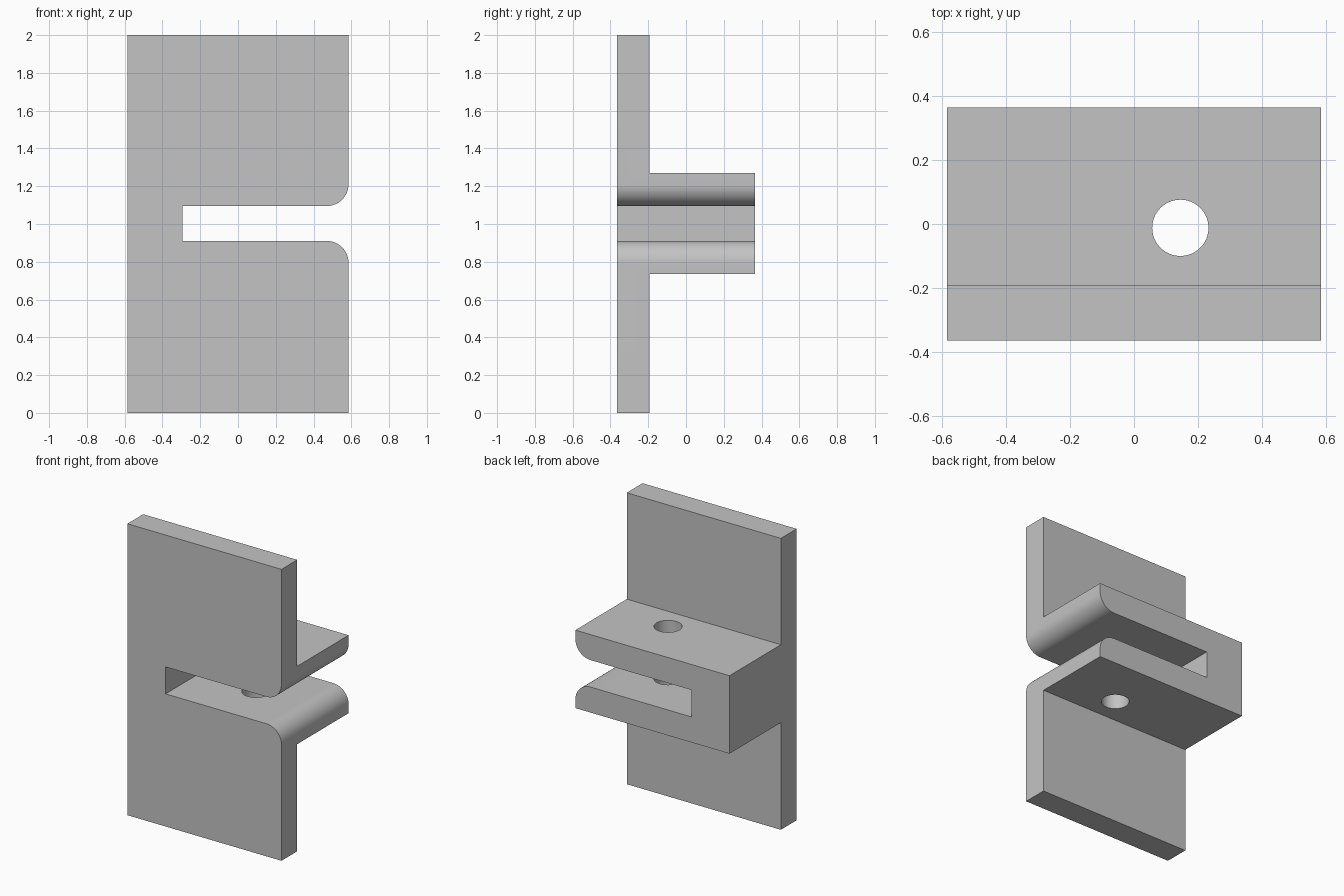
import bpy, bmesh, math
from mathutils import Vector

cube = bpy.data.objects.get("Cube")
if cube:
    bpy.data.objects.remove(cube, do_unlink=True)

grey = bpy.data.materials.new("plain grey")
grey.use_nodes = True
colour = (0.55, 0.55, 0.55, 1)
grey.diffuse_color = colour
grey.node_tree.nodes["Principled BSDF"].inputs["Base Color"].default_value = colour


def prism(name, points, sweep):
    """Extrude a closed outline of 3D points along a vector."""
    bm = bmesh.new()
    face = bm.faces.new([bm.verts.new(p) for p in points])
    result = bmesh.ops.extrude_face_region(bm, geom=[face], use_keep_orig=True)
    moved = [g for g in result["geom"] if isinstance(g, bmesh.types.BMVert)]
    bmesh.ops.translate(bm, verts=moved, vec=Vector(sweep))
    bmesh.ops.recalc_face_normals(bm, faces=bm.faces)
    mesh = bpy.data.meshes.new(name)
    bm.to_mesh(mesh)
    bm.free()
    mesh.materials.append(grey)
    obj = bpy.data.objects.new(name, mesh)
    bpy.context.collection.objects.link(obj)
    return obj


# Overall dimensions
half_x, front, plate_back, back = 0.585, -0.364, -0.193, 0.364
height, block_low, block_high = 2.0, 0.735, 1.27
slot_low, slot_high, slot_end, radius = 0.91, 1.095, -0.295, 0.115

# Upright plate with the thick clamp block behind it
outline = [(front, 0), (plate_back, 0), (plate_back, block_low), (back, block_low),
           (back, block_high), (plate_back, block_high), (plate_back, height), (front, height)]
bracket = prism("slotted_bracket", [(-half_x, y, z) for y, z in outline], (2 * half_x, 0, 0))

# Slot with a rounded, flared mouth on the left edge
angles = [math.radians(90 * i / 24) for i in range(25)]
arc = [(half_x - radius + radius * math.sin(a), radius * (1 - math.cos(a))) for a in angles]
outer = half_x + 0.1
upper = [(slot_end, slot_high)] + [(x, slot_high + d) for x, d in arc] + [(outer, slot_high + radius)]
lower = [(slot_end, slot_low)] + [(x, slot_low - d) for x, d in arc] + [(outer, slot_low - radius)]
slot = prism("slot_cutter", [(x, front - 0.1, z) for x, z in upper + lower[::-1]],
             (0, back - front + 0.2, 0))

# Vertical bolt hole through both jaws
turns = [math.tau * i / 64 for i in range(64)]
hole = prism("hole_cutter", [(0.145 + 0.088 * math.cos(a), -0.012 + 0.088 * math.sin(a), block_low - 0.1)
                             for a in turns], (0, 0, block_high - block_low + 0.2))

bpy.ops.object.select_all(action="DESELECT")
bracket.select_set(True)
bpy.context.view_layer.objects.active = bracket
for cutter in (slot, hole):
    cutter.hide_render = True
    cut = bracket.modifiers.new(cutter.name, "BOOLEAN")
    cut.operation, cut.solver, cut.object = "DIFFERENCE", "EXACT", cutter
    bpy.ops.object.modifier_apply(modifier=cut.name)
    bpy.data.objects.remove(cutter, do_unlink=True)

bpy.ops.object.shade_smooth_by_angle(angle=math.radians(30))
